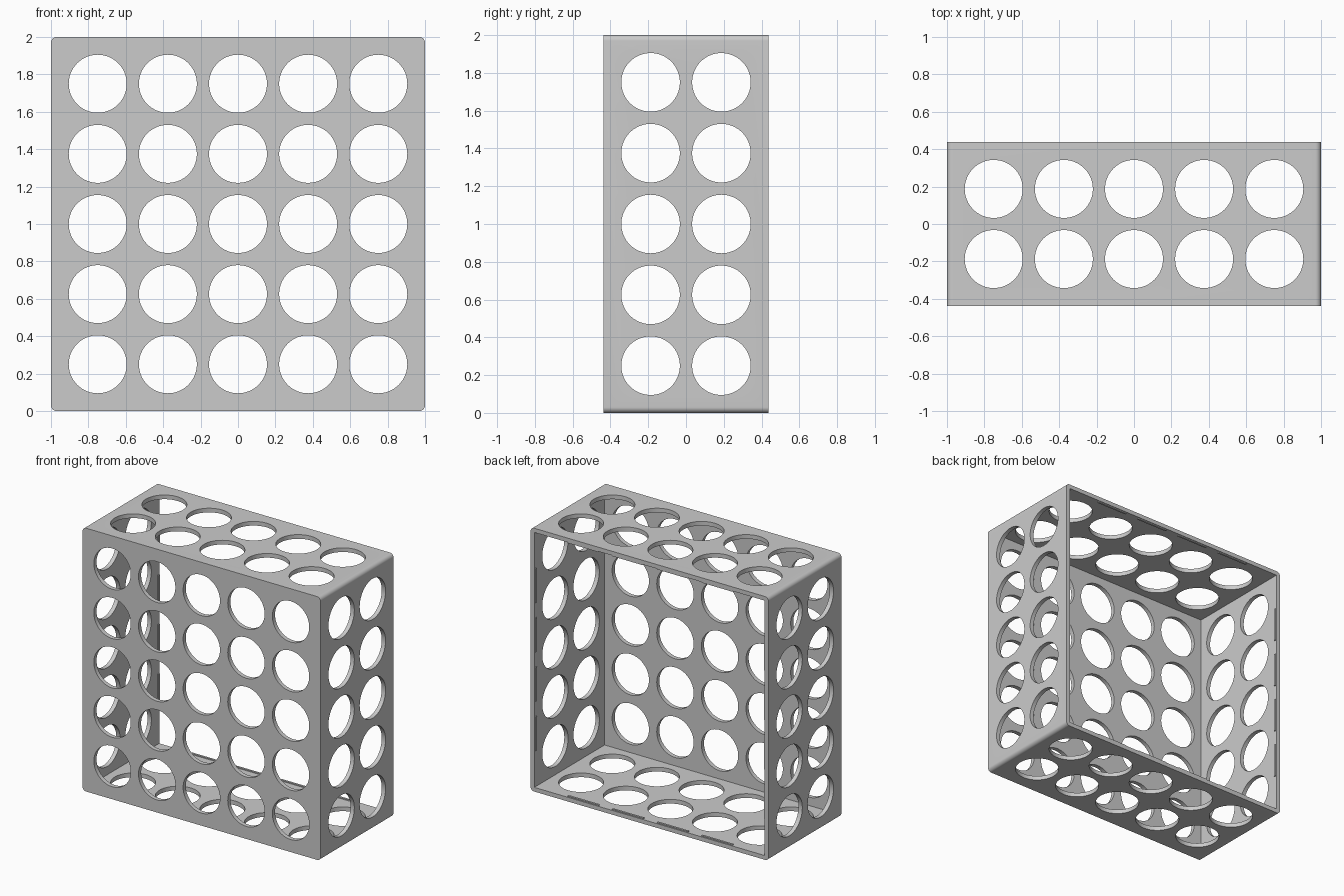
import bpy, bmesh, math
from mathutils import Matrix, Vector

if "Cube" in bpy.data.objects:
    bpy.data.objects.remove(bpy.data.objects["Cube"])

W, D, T, R = 1.0, 0.4375, 0.032, 0.03   # half width, half depth, wall, corner radius
PITCH, HOLE = 0.375, 0.155              # hole spacing and radius

grey = bpy.data.materials.new("light_grey")
grey.diffuse_color = (0.6, 0.6, 0.6, 1)
grey.use_nodes = True
grey.node_tree.nodes["Principled BSDF"].inputs["Base Color"].default_value = grey.diffuse_color


def make(name, bm):
    bmesh.ops.recalc_face_normals(bm, faces=bm.faces)
    me = bpy.data.meshes.new(name)
    bm.to_mesh(me)
    bm.free()
    ob = bpy.data.objects.new(name, me)
    bpy.context.collection.objects.link(ob)
    me.materials.append(grey)
    return ob


def box(bm, lo, hi):
    lo, hi = Vector(lo), Vector(hi)
    m = Matrix.Translation((lo + hi) / 2) @ Matrix.Diagonal((*(hi - lo), 1))
    bmesh.ops.create_cube(bm, size=1, matrix=m)


def cut(ob, cutter):
    cutter.hide_render = True
    mod = ob.modifiers.new("cut", 'BOOLEAN')
    mod.operation, mod.solver, mod.object = 'DIFFERENCE', 'EXACT', cutter
    bpy.context.view_layer.objects.active = ob
    bpy.ops.object.modifier_apply(modifier=mod.name)
    bpy.data.objects.remove(cutter)


def hole_cutter(name, centres, axis, depth):
    bm = bmesh.new()
    turn = {'X': Matrix.Rotation(math.pi / 2, 4, 'Y'),
            'Y': Matrix.Rotation(math.pi / 2, 4, 'X'),
            'Z': Matrix.Identity(4)}[axis]
    for c in centres:
        bmesh.ops.create_cone(bm, cap_ends=True, segments=64, radius1=HOLE, radius2=HOLE,
                              depth=depth, matrix=Matrix.Translation(c) @ turn)
    return make(name, bm)


# Solid block with rounded edges running front to back
bm = bmesh.new()
pts = []
for k, (sx, sz) in enumerate([(1, 1), (-1, 1), (-1, -1), (1, -1)]):
    for i in range(9):
        a = math.pi / 2 * (k + i / 8)
        pts.append((sx * (W - R) + R * math.cos(a), -D, 1 + sz * (1 - R) + R * math.sin(a)))
face = bm.faces.new([bm.verts.new(p) for p in pts])
ext = bmesh.ops.extrude_face_region(bm, geom=[face])
bmesh.ops.translate(bm, vec=(0, 2 * D, 0),
                    verts=[v for v in ext['geom'] if isinstance(v, bmesh.types.BMVert)])
crate = make("open_back_crate", bm)

# Hollow interior, open at the back
bm = bmesh.new()
box(bm, (-W + T, -D + T, T), (W - T, D + 0.2, 2 - T))
cut(crate, make("interior_cutter", bm))

# Round holes through the front, sides, top and bottom
steps = [PITCH * i for i in range(-2, 3)]
rows = [-PITCH / 2, PITCH / 2]
cut(crate, hole_cutter("front_holes", [(x, -D, 1 + z) for x in steps for z in steps], 'Y', 0.2))
cut(crate, hole_cutter("side_holes", [(0, y, 1 + z) for y in rows for z in steps], 'X', 2.4))
cut(crate, hole_cutter("top_bottom_holes", [(x, y, 1) for x in steps for y in rows], 'Z', 2.4))

bpy.ops.object.select_all(action='DESELECT')
crate.select_set(True)
bpy.context.view_layer.objects.active = crate
bpy.ops.object.shade_smooth_by_angle(angle=math.radians(30))

# Thin snap ridges inside the back rim, between the holes
bm = bmesh.new()
H, L = 0.008, 0.13
for c in [PITCH * (i + 0.5) for i in range(-2, 2)]:
    for s in (-1, 1):
        a, b = sorted((s * (W - T), s * (W - T - H)))
        box(bm, (a, D - 0.02, 1 + c - L), (b, D - 0.005, 1 + c + L))
        box(bm, (c - L, D - 0.02, 1 + a), (c + L, D - 0.005, 1 + b))
make("rim_ridges", bm)
